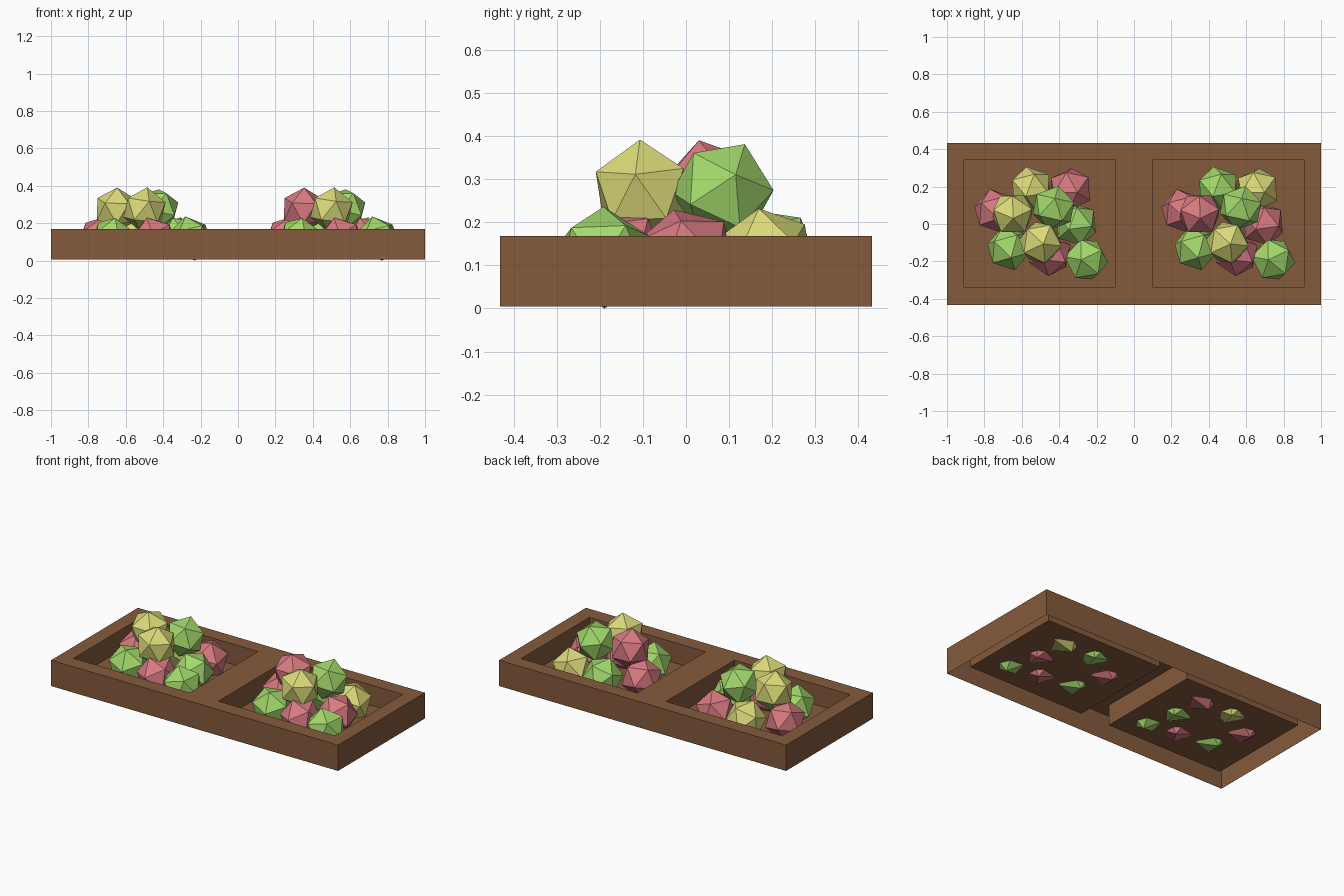
import bpy, bmesh, math, random
from mathutils import Matrix, Euler

if "Cube" in bpy.data.objects:
    bpy.data.objects.remove(bpy.data.objects["Cube"])

random.seed(4)


def material(name, r, g, b):
    lin = lambda c: ((c / 255 + 0.055) / 1.055) ** 2.4
    m = bpy.data.materials.new(name)
    m.diffuse_color = (lin(r), lin(g), lin(b), 1)
    m.use_nodes = True
    m.node_tree.nodes["Principled BSDF"].inputs["Base Color"].default_value = m.diffuse_color
    return m


brown = material("brown wood", 133, 91, 60)
red = material("red fruit", 217, 122, 130)
green = material("green fruit", 163, 217, 108)
yellow = material("yellow fruit", 219, 219, 122)


def add_object(name, bm, mat):
    me = bpy.data.meshes.new(name)
    bm.to_mesh(me)
    bm.free()
    me.materials.append(mat)
    ob = bpy.data.objects.new(name, me)
    bpy.context.collection.objects.link(ob)
    return ob


# Tray: open-bottomed shell with two sunken compartments
BOTTOM, FLOOR, TOP = 0.005, 0.04, 0.168
XS = [-1, -0.91, -0.1, 0.1, 0.91, 1]
YS = [-0.432, -0.338, 0.342, 0.432]
bm = bmesh.new()


def quad(*pts):
    return bm.faces.new([bm.verts.new(p) for p in pts])


def walls(x0, x1, y0, y1, z0, z1, inward=False):
    c = [(x0, y0), (x1, y0), (x1, y1), (x0, y1)]
    for (ax, ay), (bx, by) in zip(c, c[1:] + c[:1]):
        f = quad((ax, ay, z0), (bx, by, z0), (bx, by, z1), (ax, ay, z1))
        if inward:
            f.normal_flip()


walls(XS[0], XS[-1], YS[0], YS[-1], BOTTOM, TOP)
for i in range(5):
    for j in range(3):
        x0, x1, y0, y1 = XS[i], XS[i + 1], YS[j], YS[j + 1]
        sunken = j == 1 and i in (1, 3)
        z = FLOOR if sunken else TOP
        quad((x0, y0, z), (x1, y0, z), (x1, y1, z), (x0, y1, z))
        if sunken:
            walls(x0, x1, y0, y1, FLOOR, TOP, inward=True)
bmesh.ops.remove_doubles(bm, verts=bm.verts, dist=1e-4)
add_object("tray", bm, brown)

# Fruit piles: x, y, z relative to pile, colour in left pile, colour in right pile
LOW, HIGH = 0.118, 0.272
FRUIT = [
    (-0.24, 0.07, LOW, red, red),
    (-0.17, -0.13, LOW, green, green),
    (0.05, -0.16, LOW, red, red),
    (0.245, -0.19, LOW, green, green),
    (0.19, 0.0, LOW, green, red),
    (-0.05, 0.19, LOW, yellow, green),
    (0.16, 0.185, LOW, red, yellow),
    (-0.15, 0.055, HIGH, yellow, red),
    (0.07, 0.085, HIGH, green, green),
    (0.0, -0.1, HIGH, yellow, yellow),
]
for n, (x, y, z, left, right) in enumerate(FRUIT):
    rot = Euler((random.uniform(-0.4, 0.4), random.uniform(-0.4, 0.4),
                 random.uniform(0, math.tau))).to_matrix().to_4x4()
    for side, cx, mat in (("left", -0.5, left), ("right", 0.5, right)):
        bm = bmesh.new()
        bmesh.ops.create_icosphere(bm, subdivisions=1, radius=0.121, matrix=rot)
        ob = add_object(f"fruit_{side}_{n + 1}", bm, mat)
        ob.location = (cx + x, y, z)
